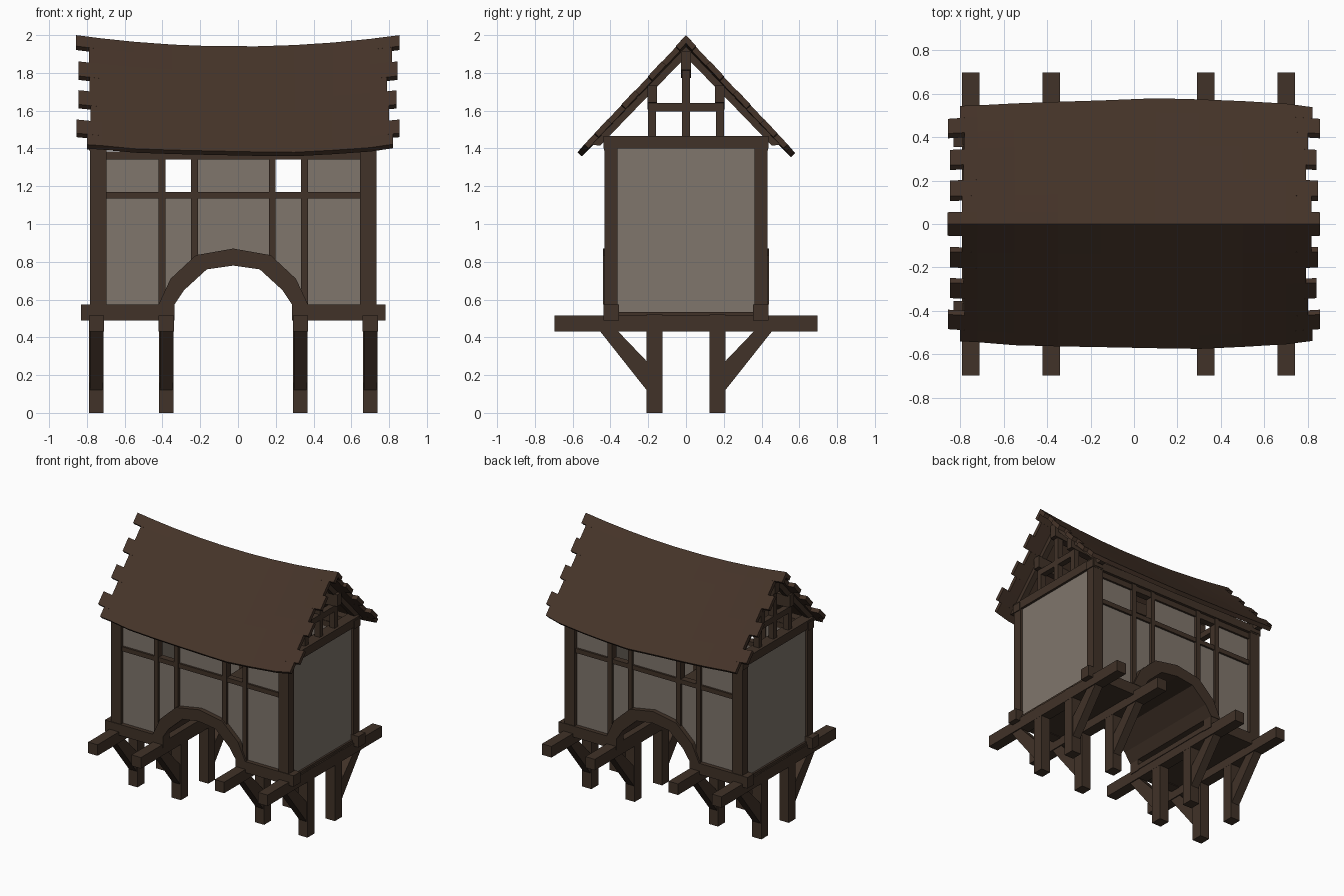
import bpy, bmesh, random
from mathutils import Vector

if "Cube" in bpy.data.objects:
    bpy.data.objects.remove(bpy.data.objects["Cube"])

random.seed(4)
CX = -0.025  # the timber frame sits slightly left of the roof centre


def material(name, rgb):
    m = bpy.data.materials.new(name)
    m.diffuse_color = (*rgb, 1)
    m.use_nodes = True
    m.node_tree.nodes["Principled BSDF"].inputs["Base Color"].default_value = m.diffuse_color
    return m


TIMBER = material("dark timber", (0.052, 0.032, 0.021))
ROOF = material("roof boards", (0.060, 0.034, 0.022))
PLASTER = material("grey plaster", (0.215, 0.180, 0.150))


def loft(bm, sections):
    """Closed solid through a list of matching rings."""
    rings = [[bm.verts.new(p) for p in s] for s in sections]
    n = len(rings[0])
    for a, b in zip(rings, rings[1:]):
        for i in range(n):
            j = (i + 1) % n
            bm.faces.new((a[i], a[j], b[j], b[i]))
    bm.faces.new(rings[0][::-1])
    bm.faces.new(rings[-1])


def finish(name, bm, mat):
    bmesh.ops.recalc_face_normals(bm, faces=bm.faces)
    me = bpy.data.meshes.new(name)
    bm.to_mesh(me)
    bm.free()
    me.materials.append(mat)
    ob = bpy.data.objects.new(name, me)
    bpy.context.collection.objects.link(ob)
    return ob


def prism(name, pts, axis, a, b, mat=TIMBER):
    """Extrude a profile: axis 'y' takes (x, z) points, axis 'x' takes (y, z)."""
    bm = bmesh.new()
    if axis == 'y':
        loft(bm, [[(x + CX, d, z) for x, z in pts] for d in (a, b)])
    else:
        loft(bm, [[(d + CX, y, z) for y, z in pts] for d in (a, b)])
    return finish(name, bm, mat)


def box(name, x0, x1, y0, y1, z0, z1, mat=TIMBER):
    return prism(name, [(x0, z0), (x1, z0), (x1, z1), (x0, z1)], 'y', y0, y1, mat)


def span(c, w):
    return c - w / 2, c + w / 2


# Stilts: legs, cross beams and diagonal braces
for lx in (-0.725, -0.355, 0.355, 0.725):
    box("cross_beam", *span(lx, 0.08), -0.697, 0.697, 0.43, 0.515)
    for s in (-1, 1):
        box("leg", *span(lx, 0.078), *span(s * 0.167, 0.084), 0, 0.52)
        prism("brace", [(s * y, z) for y, z in
              ((0.455, 0.432), (0.36, 0.432), (0.20, 0.265), (0.20, 0.11))],
              'x', *span(lx, 0.065))

# Arched passage running through the house
outer = [(0.395, 0.575), (0.332, 0.71), (0.198, 0.835), (0, 0.87)]
inner = [(0.31, 0.575), (0.26, 0.65), (0.14, 0.76), (0, 0.78)]


def arc(half):
    return half + [(-x, z) for x, z in half[-2::-1]]


prism("arch", arc(outer) + arc(inner)[::-1], 'y', -0.44, 0.44)

# Long walls, mirrored front to back
for s in (-1, 1):
    def yy(a, b):
        return sorted((s * a, s * b))

    # plaster panels, leaving two window openings
    py = yy(0.375, 0.405)
    below = arc([(0.377, 0.60), (0.315, 0.69), (0.18, 0.81), (0, 0.83)])
    prism("centre_panel", below + [(-0.377, 1.15), (0.377, 1.15)], 'y', *py, PLASTER)
    box("upper_centre_panel", -0.206, 0.206, *py, 1.15, 1.365, PLASTER)
    for h in (-1, 1):
        box("side_panel", *sorted((h * 0.377, h * 0.70)), *py, 0.55, 1.365, PLASTER)
        box("sill", *sorted((h * 0.31, h * 0.805)), *yy(0.355, 0.437), 0.49, 0.575)
        box("corner_post", *span(h * 0.715, 0.086), *yy(0.362, 0.432), 0.53, 1.42)
        box("outer_stud", *span(h * 0.377, 0.036), *yy(0.37, 0.425), 0.575, 1.40)
        box("inner_stud", *span(h * 0.206, 0.036), *yy(0.37, 0.425), 0.80, 1.40)
    box("middle_rail", -0.70, 0.70, *yy(0.37, 0.42), 1.135, 1.17)
    box("top_rail", -0.70, 0.70, *yy(0.37, 0.42), 1.342, 1.385)
    box("wall_plate", -0.765, 0.765, *yy(0.365, 0.434), 1.39, 1.452)

# End walls, floors and gable trusses
for h in (-1, 1):
    box("end_wall", *sorted((h * 0.71, h * 0.74)), -0.37, 0.37, 0.53, 1.41, PLASTER)
    box("floor", *sorted((h * 0.31, h * 0.755)), -0.36, 0.36, 0.495, 0.535)
    tx = span(h * 0.715, 0.086)
    box("tie_beam", *tx, -0.438, 0.438, 1.40, 1.465)
    tx = span(h * 0.715, 0.045)
    box("king_post", *tx, -0.021, 0.021, 1.46, 1.92)
    box("collar_beam", *tx, -0.18, 0.18, 1.595, 1.64)
    for s in (-1, 1):
        box("queen_post", *tx, *span(s * 0.18, 0.04), 1.46, 1.71)
        prism("rafter", [(0, 1.945), (s * 0.505, 1.42), (s * 0.455, 1.415), (0, 1.885)],
              'x', *tx)


# Sagging roof shape: v runs from ridge (0) to eave (1)
def roof_point(x, v):
    t = (x / 0.857) ** 2
    ridge = 1.94 + 0.06 * t
    eave_y = 0.575 - 0.035 * t
    eave_z = 1.378 + 0.042 * t
    return Vector((x, eave_y * v, ridge + (eave_z - ridge) * v))


STATIONS = [-0.72, -0.55, -0.35, -0.15, 0.1, 0.3, 0.5, 0.7]

# Ridge beam and purlins follow the sag
for name, y, w, d in (("ridge_beam", 0, 0.054, 0.10),
                      ("purlin", 0.178, 0.05, 0.09), ("purlin", -0.178, 0.05, 0.09)):
    bm = bmesh.new()
    rings = []
    for x in [-0.78] + STATIONS + [0.74]:
        top = roof_point(x, (abs(y) + w / 2) / 0.56).z - 0.042
        rings.append([(x, y - w / 2, top), (x, y + w / 2, top),
                      (x, y + w / 2, top - d), (x, y - w / 2, top - d)])
    loft(bm, rings)
    finish(name, bm, TIMBER)

# Roof slopes made of boards with alternately long and short ends
cuts = [0, 0.10, 0.237, 0.37, 0.50, 0.63, 0.77, 0.895, 1.0]
left = [0.857, 0.79, 0.845, 0.785, 0.845, 0.78, 0.855, 0.80]
right = [0.855, 0.815, 0.845, 0.79, 0.838, 0.80, 0.855, 0.82]
for s, name in ((-1, "front_roof"), (1, "back_roof")):
    bm = bmesh.new()
    for i in range(8):
        rings = []
        for x in [-left[i]] + STATIONS + [right[i]]:
            v1 = cuts[i + 1]
            if i == 7:  # uneven eave
                v1 += random.uniform(-0.015, 0.008)
            a, b = roof_point(x, cuts[i]), roof_point(x, v1)
            off = Vector((0, -0.022, -0.021))
            a2 = a + (Vector((0, 0, -0.043)) if i == 0 else off)
            rings.append([(p.x, s * p.y, p.z) for p in (a, b, b + off, a2)])
        loft(bm, rings)
    finish(name, bm, ROOF)
